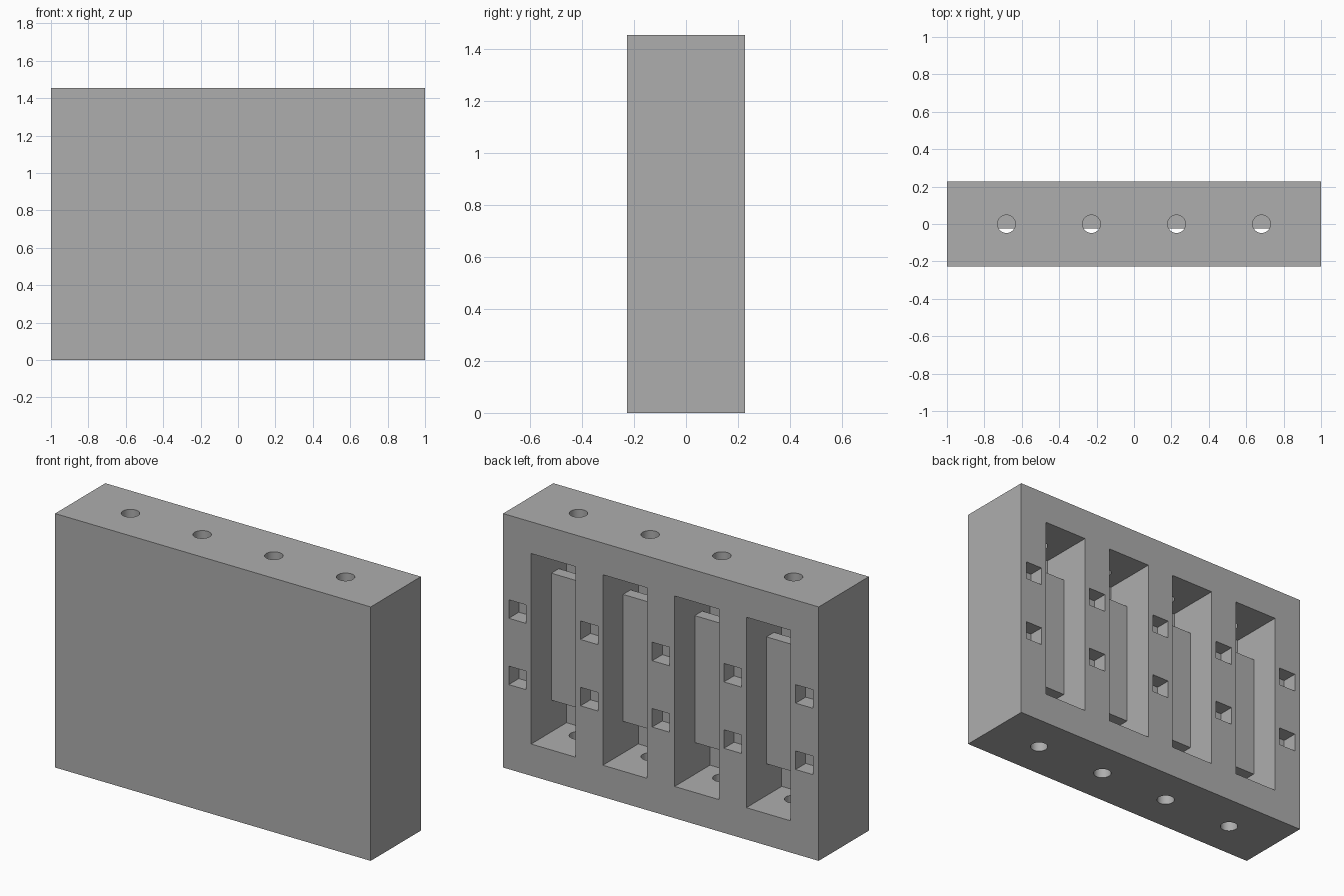
import bpy, bmesh
from math import radians
from mathutils import Matrix

if "Cube" in bpy.data.objects:
    bpy.data.objects.remove(bpy.data.objects["Cube"], do_unlink=True)

# Overall layout
PITCH = 0.4545
DEPTH, HEIGHT = 0.4545, 1.4545
BACK = DEPTH / 2
SLOT_W, SLOT_LOW, SLOT_HIGH, SLOT_DEPTH = 0.28, 0.182, 1.273, 0.32
slot_xs = [(i - 1.5) * PITCH for i in range(4)]
pocket_xs = [(i - 2) * PITCH for i in range(5)]

grey = bpy.data.materials.new("plain grey")
grey.use_nodes = True
grey.diffuse_color = (0.42, 0.42, 0.42, 1)
grey.node_tree.nodes["Principled BSDF"].inputs["Base Color"].default_value = grey.diffuse_color


def add_box(bm, x, y, z):
    """Box between the (low, high) pairs of each axis."""
    centre = [sum(r) / 2 for r in (x, y, z)]
    size = [r[1] - r[0] for r in (x, y, z)]
    bmesh.ops.create_cube(bm, size=1, matrix=Matrix.Translation(centre) @ Matrix.Diagonal((*size, 1)))


def make_object(name, bm):
    mesh = bpy.data.meshes.new(name)
    bm.to_mesh(mesh)
    bm.free()
    mesh.materials.append(grey)
    obj = bpy.data.objects.new(name, mesh)
    bpy.context.collection.objects.link(obj)
    return obj


def carve(target, bm):
    """Subtract the shapes in bm from the target and keep the result."""
    cutter = make_object("cutter", bm)
    cutter.hide_render = True
    mod = target.modifiers.new("cut", "BOOLEAN")
    mod.operation, mod.solver, mod.object = "DIFFERENCE", "EXACT", cutter
    bpy.context.view_layer.update()
    graph = bpy.context.evaluated_depsgraph_get()
    result = bpy.data.meshes.new_from_object(target.evaluated_get(graph))
    target.modifiers.clear()
    target.data = result
    bpy.data.objects.remove(cutter, do_unlink=True)


# Solid housing
bm = bmesh.new()
add_box(bm, (-1, 1), (-BACK, BACK), (0, HEIGHT))
housing = make_object("housing", bm)

# Tall slots and small square pockets in the back
bm = bmesh.new()
for x in slot_xs:
    add_box(bm, (x - SLOT_W / 2, x + SLOT_W / 2), (BACK - SLOT_DEPTH, BACK + 0.1), (SLOT_LOW, SLOT_HIGH))
for x in pocket_xs:
    for z in (HEIGHT / 2 - 0.19, HEIGHT / 2 + 0.19):
        add_box(bm, (x - 0.055, x + 0.055), (BACK - 0.091, BACK + 0.1), (z - 0.053, z + 0.053))
carve(housing, bm)

# Round holes through the top and bottom walls
bm = bmesh.new()
for x in slot_xs:
    bmesh.ops.create_cone(bm, cap_ends=True, segments=32, radius1=0.048, radius2=0.048,
                          depth=HEIGHT + 0.2, matrix=Matrix.Translation((x, 0, HEIGHT / 2)))
carve(housing, bm)

bpy.ops.object.select_all(action="DESELECT")
housing.select_set(True)
bpy.context.view_layer.objects.active = housing
bpy.ops.object.shade_smooth_by_angle(angle=radians(30))

# Plate bridging each slot, with a gap behind it
for i, x in enumerate(slot_xs):
    bm = bmesh.new()
    add_box(bm, (x - SLOT_W / 2, x + SLOT_W / 2), (BACK - 0.25, BACK - 0.182), (0.364, 1.091))
    make_object(f"slot_plate_{i + 1}", bm)
